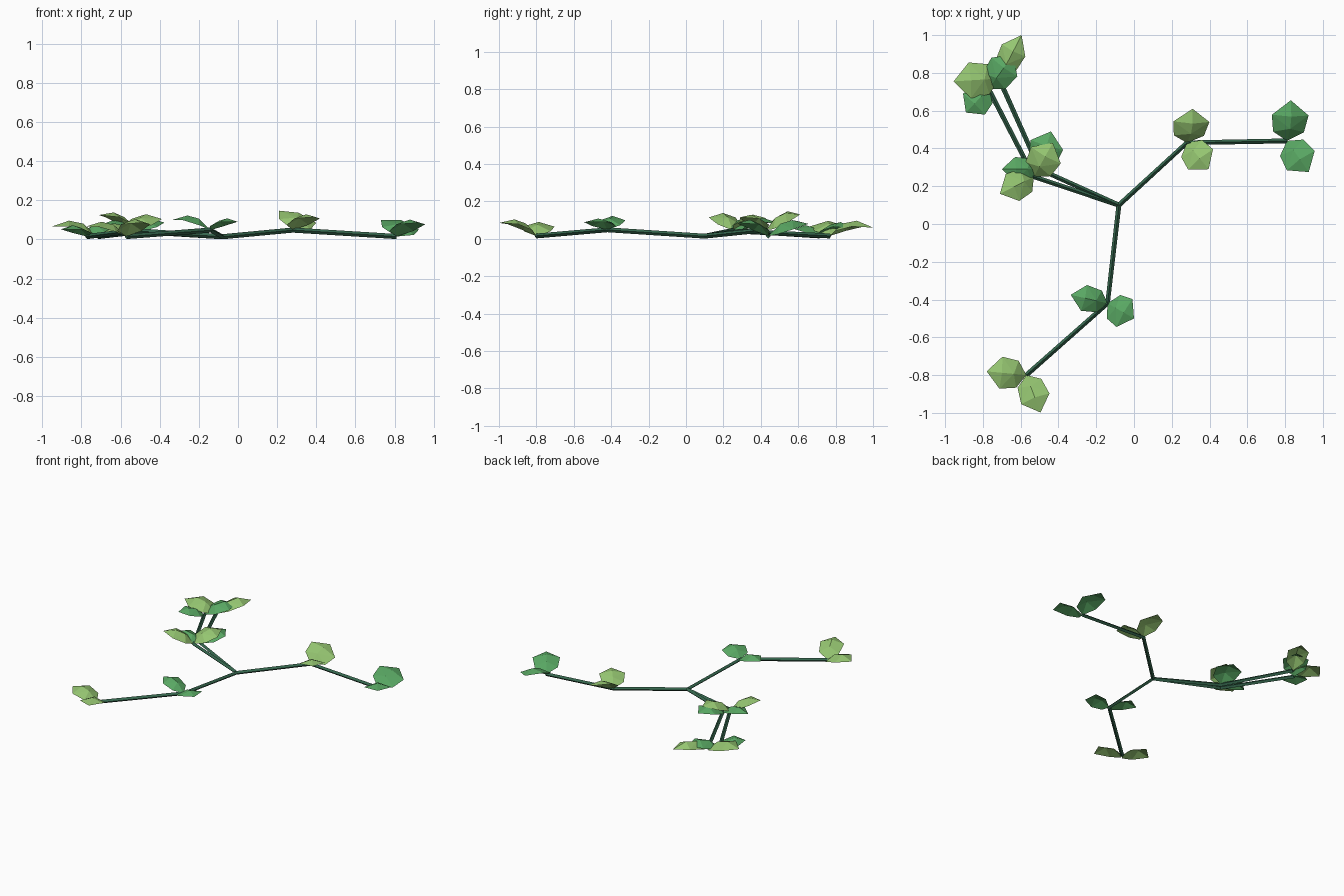
import bpy
import bmesh
from mathutils import Vector, Matrix

cube = bpy.data.objects.get("Cube")
if cube:
    bpy.data.objects.remove(cube, do_unlink=True)


def material(name, rgb):
    m = bpy.data.materials.new(name)
    m.use_nodes = True
    m.diffuse_color = (*rgb, 1)
    bsdf = m.node_tree.nodes["Principled BSDF"]
    bsdf.inputs["Base Color"].default_value = (*rgb, 1)
    bsdf.inputs["Roughness"].default_value = 0.9
    return m


STEM = material("dark stem green", (0.036, 0.135, 0.075))
GREEN = material("leaf green", (0.1, 0.39, 0.125))
LIGHT = material("light leaf green", (0.3, 0.56, 0.165))


def add_object(name, bm, mat):
    mesh = bpy.data.meshes.new(name)
    bm.to_mesh(mesh)
    bm.free()
    mesh.materials.append(mat)
    bpy.context.collection.objects.link(bpy.data.objects.new(name, mesh))


def stem(name, points, radius=0.013):
    """Four-sided twig following the points, one ring per point."""
    bm = bmesh.new()
    points = [Vector(p) for p in points]
    rings = []
    for i, p in enumerate(points):
        along = (points[min(i + 1, len(points) - 1)] - points[max(i - 1, 0)]).normalized()
        side = along.cross(Vector((0, 0, 1))).normalized()
        up = side.cross(along)
        rings.append([bm.verts.new(p + d * radius) for d in (side, up, -side, -up)])
    for a, b in zip(rings, rings[1:]):
        for k in range(4):
            bm.faces.new((a[k], a[(k + 1) % 4], b[(k + 1) % 4], b[k]))
    bm.faces.new(rings[0])
    bm.faces.new(rings[-1])
    bmesh.ops.recalc_face_normals(bm, faces=bm.faces)
    add_object(name, bm, STEM)


def leaf(name, base, tip, width, roll, mat):
    """Arched six-sided sheet with a raised midrib; roll lifts its right edge."""
    base, tip = Vector(base), Vector(tip)
    along = tip - base
    length = along.length
    along.normalize()
    side = along.cross(Vector((0, 0, 1))).normalized()
    side = Matrix.Rotation(-roll, 3, along) @ side
    up = side.cross(along)
    bm = bmesh.new()

    def vert(u, v, h):
        return bm.verts.new(base + along * u * length + side * v * width + up * h * length)

    root, rib1, rib2, end = vert(0, 0, 0), vert(.36, 0, .2), vert(.66, 0, .2), vert(1, 0, 0)
    for s in (-1, 1):
        low, high = vert(.24, .42 * s, .06), vert(.66, .5 * s, .08)
        for face in ((root, low, rib1), (low, high, rib2, rib1), (high, end, rib2)):
            bm.faces.new(face if s > 0 else face[::-1])
    bmesh.ops.triangulate(bm, faces=[f for f in bm.faces if len(f.verts) > 3])
    add_object(name, bm, mat)


# Branches: joint, end, then leaves as (tip, width, roll) pairs at each.
# Rolls are negative where the right edge lifts, as rotation runs about the leaf axis.
centre = (-.08, .10, .014)
branches = {
    "left": ((.28, .43, .048), (.81, .44, .015), LIGHT, GREEN,
             [((.31, .61, .13), .2, -.35), ((.395, .29, .115), .17, 0)],
             [((.83, .655, .08), .2, -.25), ((.925, .275, .085), .18, 0)]),
    "front": ((-.14, -.42, .048), (-.57, -.80, .015), GREEN, LIGHT,
              [((-.335, -.375, .1), .14, 0), ((0, -.50, .09), .17, 0)],
              [((-.78, -.78, .065), .17, 0), ((-.495, -.998, .085), .16, 0)]),
    "right": ((-.53, .25, .045), (-.77, .715, .015), LIGHT, GREEN,
              [((-.71, .16, .125), .16, 0), ((-.43, .43, .11), .18, 0)],
              [((-.89, .59, .05), .16, 0), ((-.64, .895, .06), .17, 0)]),
    "back": ((-.50, .29, .04), (-.715, .77, .015), GREEN, LIGHT,
             [((-.70, .29, .075), .13, 0), ((-.44, .49, .085), .18, 0)],
             [((-.955, .755, .065), .19, 0), ((-.595, 1.0, .06), .14, 0)]),
}
for name, (joint, end, joint_mat, end_mat, joint_leaves, end_leaves) in branches.items():
    stem(f"{name}_stem", (centre, joint, end))
    for place, base, mat, leaves in (("joint", joint, joint_mat, joint_leaves),
                                     ("end", end, end_mat, end_leaves)):
        for i, (tip, width, roll) in enumerate(leaves, 1):
            leaf(f"{name}_{place}_leaf_{i}", base, tip, width, roll, mat)
